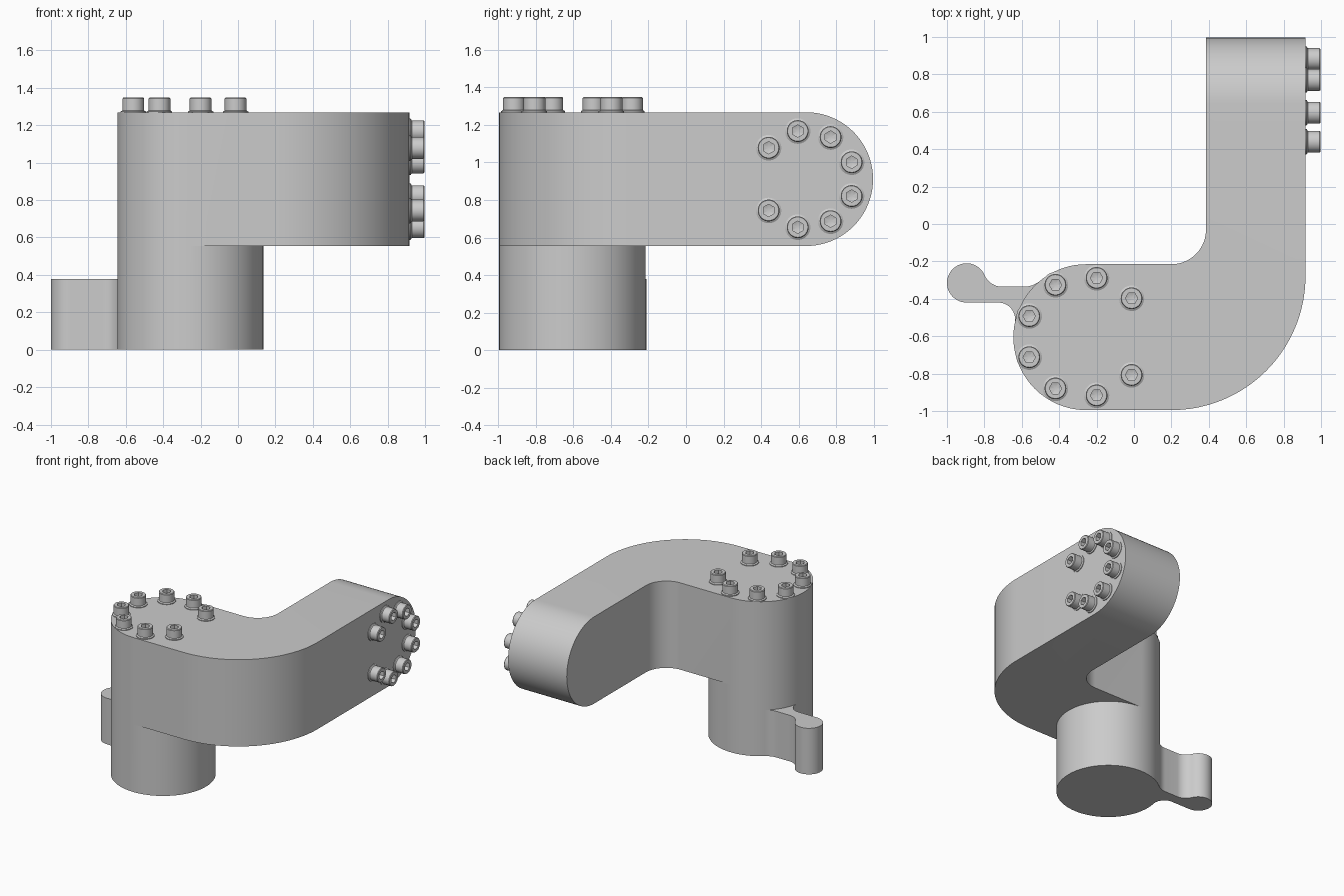
import bpy, bmesh
from math import sin, cos, pi, radians, atan2, degrees

if "Cube" in bpy.data.objects:
    bpy.data.objects.remove(bpy.data.objects["Cube"])


def arc(c, r, a, b, n):
    """Points on a circle from angle a to b (degrees)."""
    return [(c[0] + r * cos(radians(a + (b - a) * i / n)),
             c[1] + r * sin(radians(a + (b - a) * i / n))) for i in range(n + 1)]


def face(bm, pts):
    return bm.faces.new([bm.verts.new(p) for p in pts])


def cap(bm, path, z):
    face(bm, [(x, y, z) for x, y in path])


def wall(bm, path, z0, z1):
    for (ax, ay), (bx, by) in zip(path, path[1:]):
        face(bm, [(ax, ay, z0), (bx, by, z0), (bx, by, z1), (ax, ay, z1)])


def to_mesh(bm, name):
    bmesh.ops.remove_doubles(bm, verts=bm.verts, dist=0.0002)
    bmesh.ops.recalc_face_normals(bm, faces=bm.faces)
    me = bpy.data.meshes.new(name)
    bm.to_mesh(me)
    bm.free()
    return me


def add(name, me, loc=(0, 0, 0), rot=(0, 0, 0)):
    ob = bpy.data.objects.new(name, me)
    ob.location, ob.rotation_euler = loc, rot
    bpy.context.collection.objects.link(ob)
    return ob


def smooth(ob):
    bpy.ops.object.select_all(action='DESELECT')
    ob.select_set(True)
    bpy.context.view_layer.objects.active = ob
    bpy.ops.object.shade_smooth_by_angle(angle=radians(30))


# Main dimensions
C, R = (-0.255, -0.605), 0.39          # base column
LO, HI = 0.555, 1.267                  # arm underside and top
ZC, RE = (LO + HI) / 2, (HI - LO) / 2  # rounded arm end
XI, XO, YE = 0.385, 0.917, 0.64        # arm inner face, outer face, end centre

# Bent arm and column as one closed body
bm = bmesh.new()
left = arc(C, R, 90, 270, 40)
right = arc(C, R, 90, -90, 40)
outer = arc((0.2, -0.278), 0.717, 270, 360, 32)
inner = arc((0.2, -0.03), 0.185, 0, -90, 20)
ends = [(XO, YE), (XI, YE)]
cap(bm, left + outer + ends + inner, HI)
cap(bm, outer + ends + inner + right, LO)
cap(bm, arc(C, R, 90, 450, 80)[:-1], 0)
wall(bm, left, 0, LO)
wall(bm, left, LO, HI)
wall(bm, right, 0, LO)
wall(bm, left[-1:] + outer, LO, HI)
wall(bm, inner + left[:1], LO, HI)
tip = arc((YE, ZC), RE, -90, 90, 40)
for x, y0 in ((XO, outer[-1][1]), (XI, inner[0][1])):
    face(bm, [(x, y0, LO)] + [(x, y, z) for y, z in tip] + [(x, y0, HI)])
for (ay, az), (by, bz) in zip(tip, tip[1:]):
    face(bm, [(XI, ay, az), (XO, ay, az), (XO, by, bz), (XI, by, bz)])
smooth(add("arm_body", to_mesh(bm, "arm_body")))

# Small side lever with a round knob, blended into the column
K = (-0.895, -0.315)
prof = (arc(K, 0.105, 23, 270, 32)
        + arc((-0.7255, -0.51), 0.09, 90, -11.4, 14)
        + arc(C, R - 0.01, 168.6, 129.7, 10)
        + arc((-0.587, -0.205), 0.13, -50.3, -90, 8)
        + arc((-0.706, -0.235), 0.1, 270, 203, 12)[:-1])
bm = bmesh.new()
cap(bm, prof, 0)
cap(bm, prof, 0.378)
wall(bm, prof + prof[:1], 0, 0.378)
smooth(add("side_lever", to_mesh(bm, "side_lever")))

# Socket head bolt: washer flange, head and hexagonal recess
N = 36


def ring(r, z, hexagon=False):
    pts = []
    for i in range(N):
        a = 2 * pi * i / N
        k = r
        if hexagon:
            k = r * cos(pi / 6) / cos(a % (pi / 3) - pi / 6)
        pts.append((k * cos(a), k * sin(a), z))
    return pts


bm = bmesh.new()
rings = [ring(0.068, 0), ring(0.068, 0.006), ring(0.058, 0.012), ring(0.058, 0.075),
         ring(0.054, 0.08), ring(0.033, 0.08, True), ring(0.033, 0.04, True)]
for lo, hi in zip(rings, rings[1:]):
    for i in range(N):
        j = (i + 1) % N
        face(bm, [lo[i], lo[j], hi[j], hi[i]])
for i in range(N):
    face(bm, [rings[-1][i], rings[-1][(i + 1) % N], (0, 0, 0.03)])
bolt = to_mesh(bm, "bolt")

# Eight bolts on the top and eight on the outer face, mirrored in pairs
top = [(-0.56, 0.11), (-0.42, 0.277), (-0.2, 0.314), (-0.013, 0.205)]
side = [(0.44, 0.167), (0.595, 0.256), (0.77, 0.224), (0.882, 0.09)]
bolts = []
for i, ((x, dy), (y, dz)) in enumerate(zip(top, side)):
    for s in (-1, 1):
        bolts.append(add(f"top_bolt_{i}", bolt, (x, -0.602 + s * dy, HI)))
        bolts.append(add(f"side_bolt_{i}", bolt, (XO, y, ZC + s * dz), (0, pi / 2, 0)))
smooth(bolts[0])
